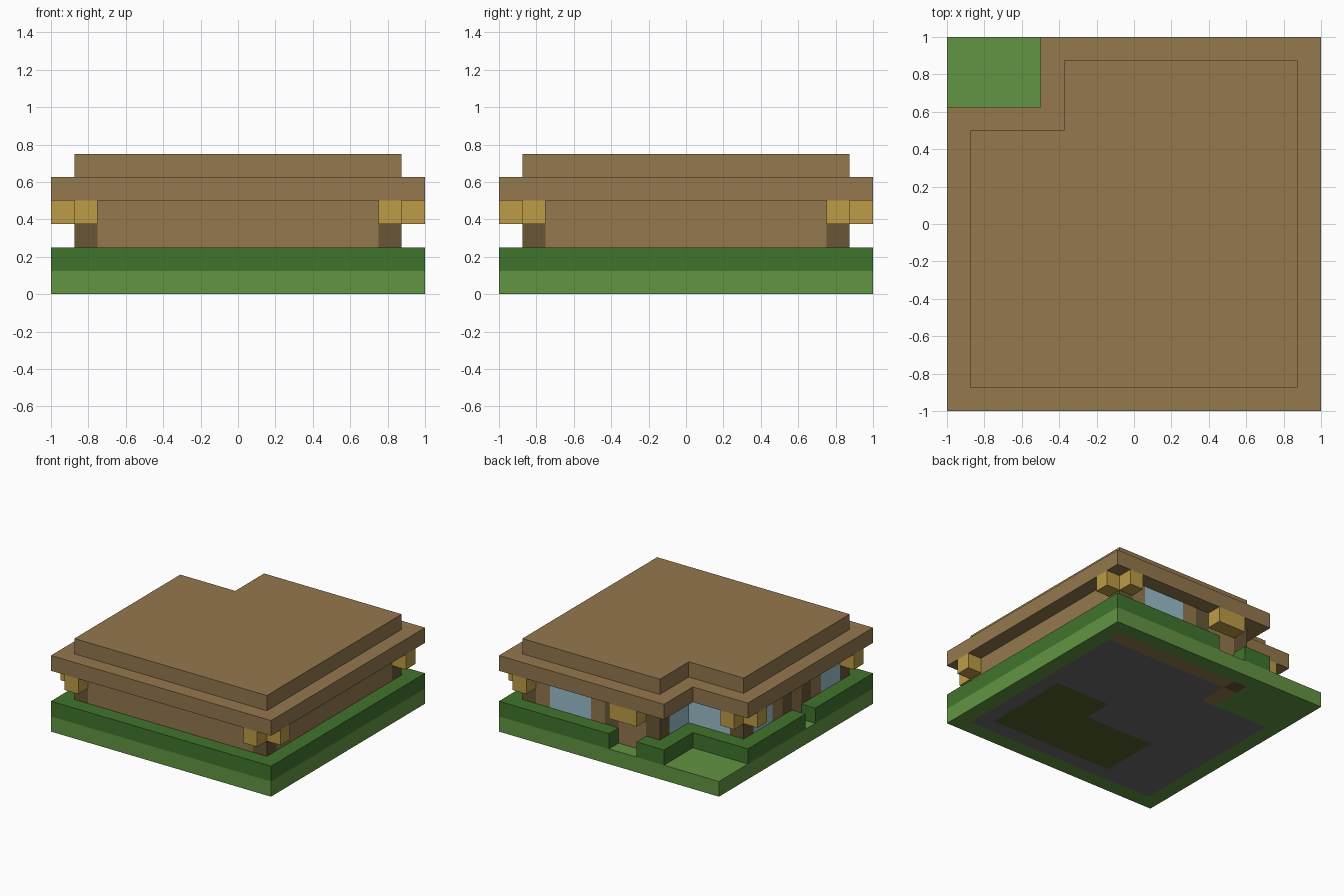
import bpy, bmesh

if "Cube" in bpy.data.objects:
    bpy.data.objects.remove(bpy.data.objects["Cube"], do_unlink=True)

U = 0.125  # one block; all layout below is in blocks


def material(name, r, g, b):
    def linear(c):
        c /= 255
        return c / 12.92 if c <= 0.04045 else ((c + 0.055) / 1.055) ** 2.4
    col = (linear(r), linear(g), linear(b), 1)
    m = bpy.data.materials.new(name)
    m.use_nodes = True
    m.diffuse_color = col
    m.node_tree.nodes["Principled BSDF"].inputs["Base Color"].default_value = col
    return m


lawn = material("lawn green", 98, 148, 66)
leaf = material("hedge green", 65, 116, 45)
plank = material("plank brown", 148, 120, 78)
log = material("log dark brown", 104, 86, 54)
gold = material("bracket gold", 190, 156, 71)
glass = material("window blue", 155, 190, 204)
stone = material("stone grey", 108, 108, 108)
olive = material("olive", 80, 96, 40)


def finish(name, bm, *mats):
    bmesh.ops.recalc_face_normals(bm, faces=bm.faces)
    bmesh.ops.scale(bm, vec=(U, U, U), verts=bm.verts)
    me = bpy.data.meshes.new(name)
    bm.to_mesh(me)
    bm.free()
    for m in mats:
        me.materials.append(m)
    ob = bpy.data.objects.new(name, me)
    bpy.context.collection.objects.link(ob)


def boxes(name, mat, z0, z1, areas):
    """Blocks given as (x0, x1, y0, y1) between two heights."""
    bm = bmesh.new()
    for x0, x1, y0, y1 in areas:
        vs = bmesh.ops.create_cube(bm, size=1)["verts"]
        bmesh.ops.scale(bm, vec=(x1 - x0, y1 - y0, z1 - z0), verts=vs)
        bmesh.ops.translate(bm, vec=((x0 + x1) / 2, (y0 + y1) / 2, (z0 + z1) / 2), verts=vs)
    finish(name, bm, mat)


def extrude_up(bm, height):
    ret = bmesh.ops.extrude_face_region(bm, geom=bm.faces[:], use_keep_orig=True)
    vs = [v for v in ret["geom"] if isinstance(v, bmesh.types.BMVert)]
    bmesh.ops.translate(bm, vec=(0, 0, height), verts=vs)


def notched_slab(name, mat, r, nx, ny, z):
    """Square slab one block high with its back corner cut away."""
    bm = bmesh.new()
    outline = [(-r, -r), (r, -r), (r, r), (nx, r), (nx, ny), (-r, ny)]
    bm.faces.new([bm.verts.new((x, y, z)) for x, y in outline])
    extrude_up(bm, 1)
    finish(name, bm, mat)


def underside(x, y):
    """Foundation pattern: 0 lawn, 1 stone, 2 planks, 3 log, 4 olive."""
    if max(abs(x), abs(y)) > 7 or (x < -3 and y > 4):
        return 0
    if y > 6 and x < -2:
        return 3
    if y > 6 or (x < -2 and y > 4):
        return 2
    if -6 < y < 0 and 2 < x < 6 or -6 < y < -2 and -3 < x < 6:
        return 4
    return 1


# Ground slab, with the foundation showing underneath
bm = bmesh.new()
bmesh.ops.create_grid(bm, x_segments=16, y_segments=16, size=8)
extrude_up(bm, 1)
for f in bm.faces:
    c = f.calc_center_median()
    if c.z < 0.1:
        f.material_index = underside(c.x, c.y)
finish("ground", bm, lawn, stone, plank, log, olive)

# Hedge with a gap at each door
boxes("hedge", leaf, 1, 2, [
    (-8, 8, -8, -7), (7, 8, -7, 8), (0, 7, 7, 8), (-4, -2, 7, 8),
    (-4, -3, 4, 7), (-8, -4, 4, 5), (-8, -7, -1, 4), (-8, -7, -7, -2)])

# Plank walls and doors
boxes("walls", plank, 1, 4, [
    (-6, 6, -7, -6), (6, 7, -6, 6), (5, 6, 6, 7), (1, 2, 6, 7),
    (-3, -2, 3, 4), (-7, -6, 0, 1), (-7, -6, -4, -3)])
boxes("doors", plank, 1, 4, [(-2, 0, 6, 7), (-7, -6, -2, -1)])

# Windows
boxes("windows", glass, 1, 4, [
    (2, 5, 6, 7), (-3, -2, 4, 6), (-6, -3, 3, 4), (-7, -6, 1, 3), (-7, -6, -6, -4)])

# Log posts at the corners and beside the doors
corners = [(-7, -7), (6, -7), (6, 6), (-7, 3)]
posts = corners + [(0, 6), (-3, 6), (-7, -1), (-7, -3)]
boxes("posts", log, 1, 4, [(x, x + 1, y, y + 1) for x, y in posts])

# Gold brackets on both outer sides of each corner, and a door canopy
brackets = []
for x, y in corners:
    dx = 1 if x > 0 else -1
    dy = 1 if y > 0 else -1
    brackets += [(x + dx, x + dx + 1, y, y + 1), (x, x + 1, y + dy, y + dy + 1)]
boxes("brackets", gold, 3, 4, brackets)
boxes("door_canopy", gold, 3, 4, [(-2, 0, 7, 8)])

# Stepped roof
notched_slab("roof_eave", plank, 8, -4, 5, 4)
notched_slab("roof_top", plank, 7, -3, 4, 5)
